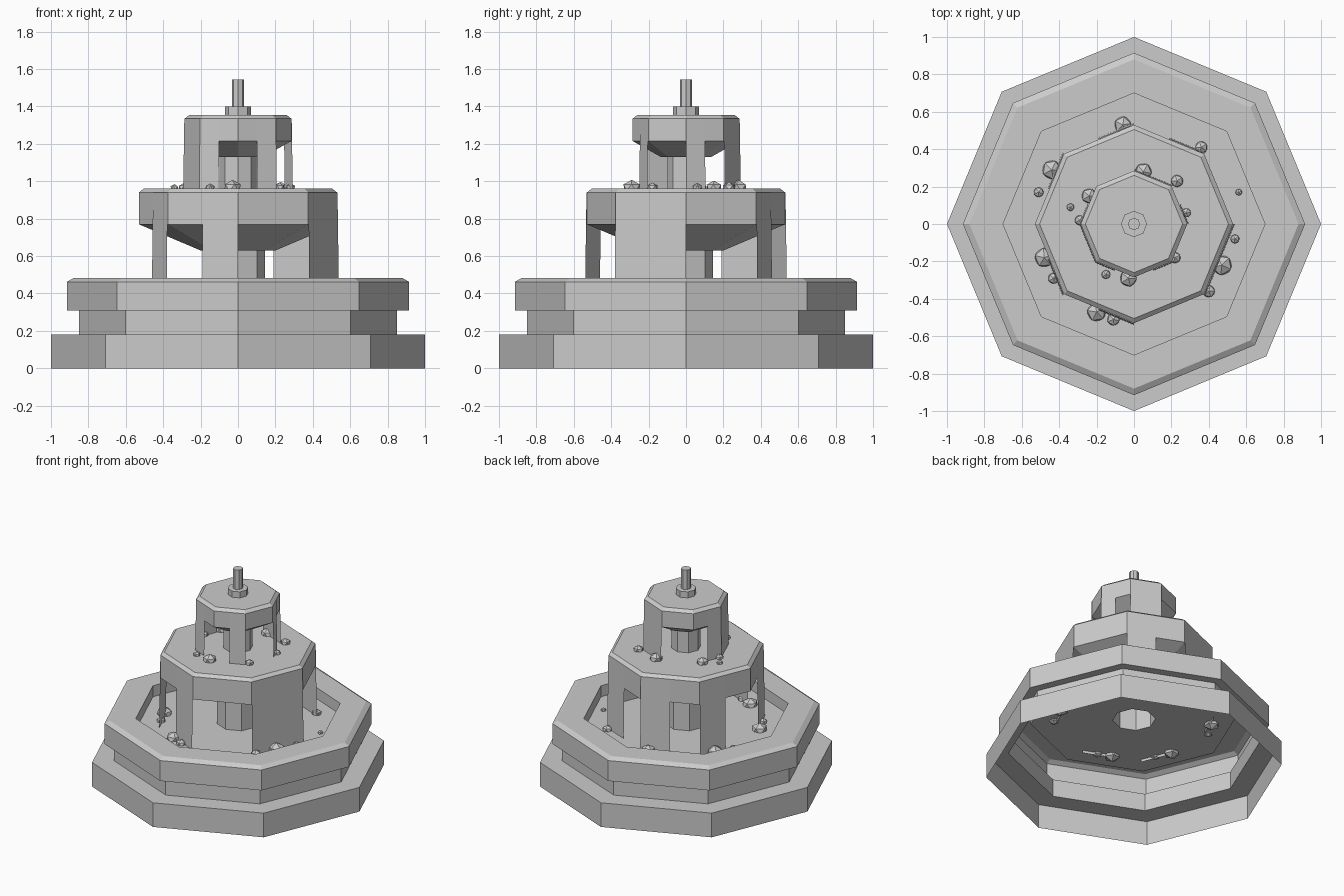
import bpy, bmesh, random
from math import cos, sin, pi
from mathutils import Vector, Euler

if "Cube" in bpy.data.objects:
    bpy.data.objects.remove(bpy.data.objects["Cube"])

random.seed(4)


def add_object(name, bm):
    mesh = bpy.data.meshes.new(name)
    bm.to_mesh(mesh)
    bm.free()
    ob = bpy.data.objects.new(name, mesh)
    bpy.context.collection.objects.link(ob)
    return ob


def corner(i, r, z):
    a = i * pi / 4
    return Vector((r * cos(a), r * sin(a), z))


def lathe(name, profile, cap_top=False):
    """Eight-sided shell from (radius, height) points, listed bottom to top."""
    bm = bmesh.new()
    rings = [[bm.verts.new(corner(i, r, z)) for i in range(8)] for r, z in profile]
    for lo, hi in zip(rings, rings[1:]):
        for i in range(8):
            j = (i + 1) % 8
            bm.faces.new((lo[i], lo[j], hi[j], hi[i]))
    if cap_top:
        bm.faces.new(rings[-1])
    return add_object(name, bm)


def water(name, r_top, z_top, r_low, z_low, spans):
    """Falling sheets; spans maps side index to the covered part of that side."""
    bm = bmesh.new()
    for side, (t0, t1) in spans.items():
        def at(t, r, z):
            return bm.verts.new(corner(side, r, z).lerp(corner(side + 1, r, z), t))
        bm.faces.new((at(t0, r_low, z_low), at(t1, r_low, z_low),
                      at(t1, r_top, z_top), at(t0, r_top, z_top)))
    return add_object(name, bm)


def splashes(name, z, spots):
    """Faceted droplets at (x, y, radius)."""
    bm = bmesh.new()
    for x, y, r in spots:
        drop = bmesh.ops.create_icosphere(bm, subdivisions=1, radius=r)["verts"]
        rot = Euler((0, 0, random.uniform(0, 6))).to_matrix()
        for v in drop:
            v.co = rot @ v.co
            v.co.z *= 0.85
            v.co += Vector((x, y, z))
    return add_object(name, bm)


# Stepped base with sunken basin and hollow central column
lathe("basin", [(1, 0), (1, .18), (.85, .18), (.85, .31), (.915, .31),
                (.915, .462), (.88, .482), (.7, .482), (.7, .40),
                (.145, .40), (.145, .63)])

# Middle bowl and its upper column
lathe("middle_bowl", [(.145, .63), (.20, .63), (.53, .77), (.53, .94),
                      (.505, .96)], True)
lathe("upper_column", [(.10, .96), (.10, 1.13)])

# Upper bowl and nozzle
lathe("upper_bowl", [(.10, 1.13), (.135, 1.13), (.285, 1.215), (.285, 1.335),
                     (.26, 1.355)], True)
lathe("nozzle_collar", [(.07, 1.355), (.07, 1.40)], True)
lathe("nozzle", [(.033, 1.40), (.033, 1.545)], True)

# Water sheets over the bowl edges
FULL, START, END = (0, 1), (0, .5), (.5, 1)
water("lower_water", .532, .94, .54, .38,
      {1: START, 2: START, 3: START, 4: END, 5: END, 7: FULL})
water("upper_water", .287, 1.335, .293, .955,
      {0: START, 1: FULL, 3: END, 4: FULL, 5: START, 6: END})

# Droplets where the water lands
splashes("lower_splashes", .405, [
    (-.06, .53, .05), (.36, .41, .037), (-.44, .29, .057), (-.51, .17, .03),
    (-.48, -.18, .057), (-.43, -.29, .033), (-.20, -.47, .057),
    (-.11, -.51, .037), (.47, -.22, .06), (.40, -.36, .037),
    (.54, -.08, .027), (.56, .17, .02)])
splashes("upper_splashes", .965, [
    (.05, .28, .05), (.23, .23, .037), (.28, .06, .028), (.22, -.18, .033),
    (-.03, -.29, .05), (-.15, -.27, .027), (-.29, .02, .03),
    (-.24, .15, .045), (-.34, .09, .023)])
